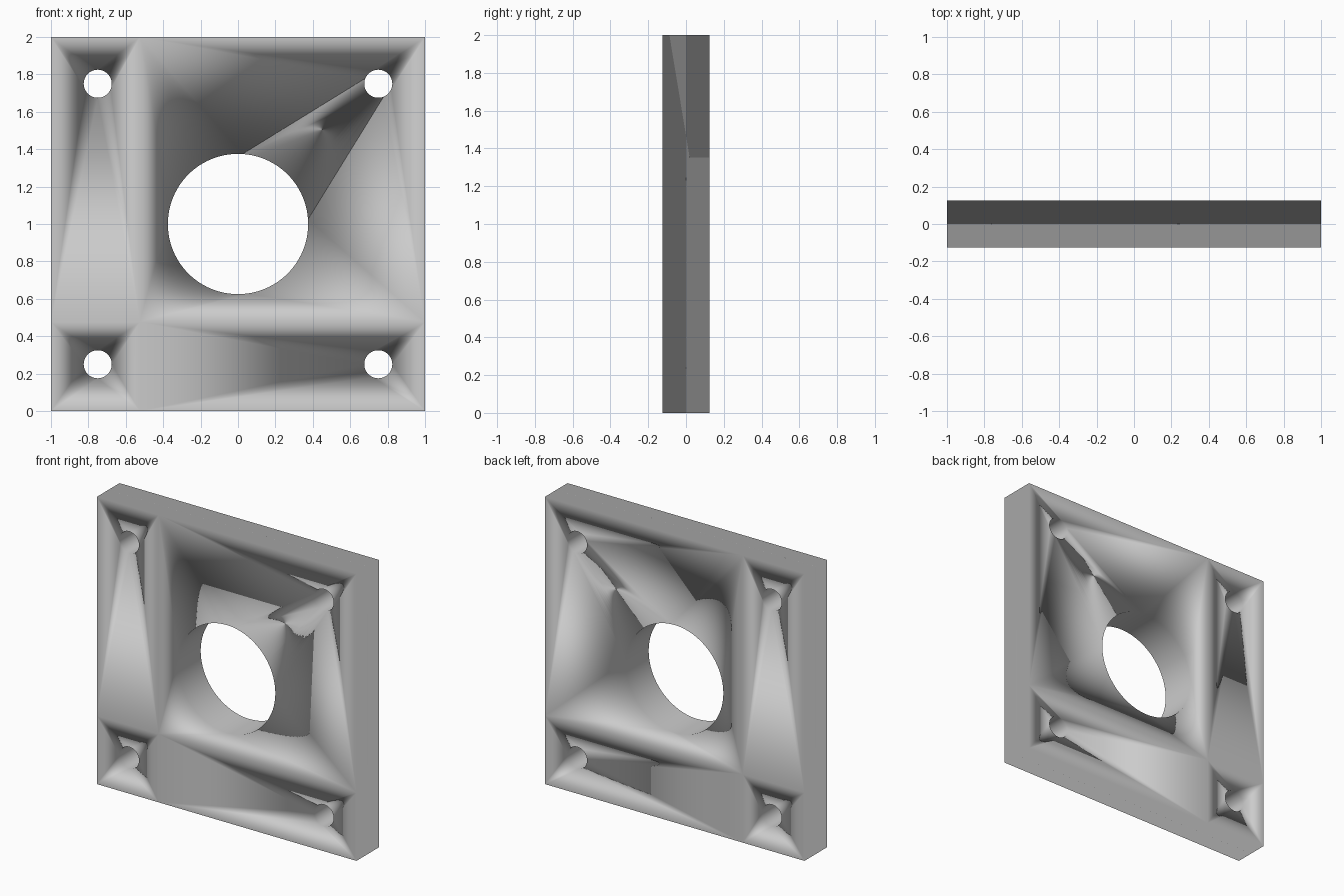
import bpy
import bmesh
from math import cos, sin, pi, hypot
from mathutils import Vector
from mathutils.geometry import delaunay_2d_cdt

if "Cube" in bpy.data.objects:
    bpy.data.objects.remove(bpy.data.objects["Cube"])

HALF = 0.125                        # half the plate thickness
XS, ZS = (-1, -0.525, 1), (0, 0.475, 2)   # outer edges and one seam each way
HOLES = [(0, 1, 0.375, 96)] + [(x, z, 0.075, 48) for x in (-0.75, 0.75) for z in (0.25, 1.75)]


def hole_of(x, z):
    """Index of the hole whose rim carries this point, or None."""
    for i, (hx, hz, r, _) in enumerate(HOLES):
        if abs(hypot(x - hx, z - hz) - r) < 1e-4:
            return i
    return None


# Flat layout: outline with seams, then the central bore and four bolt holes
pts = [Vector((x, z)) for z in ZS for x in XS]
edges = [(r * 3 + c, r * 3 + c + 1) for r in range(3) for c in range(2)]
edges += [(r * 3 + c, r * 3 + c + 3) for r in range(2) for c in range(3)]
for hx, hz, r, n in HOLES:
    start = len(pts)
    pts += [Vector((hx + r * cos(2 * pi * k / n), hz + r * sin(2 * pi * k / n))) for k in range(n)]
    edges += [(start + k, start + (k + 1) % n) for k in range(n)]


def nearest(x, z):
    return min(range(len(pts)), key=lambda i: (pts[i] - Vector((x, z))).length)


# Crease running from the bore to the upper right bolt hole
edges.append((nearest(0.05, 1.38), nearest(0.71, 1.69)))
verts2d, _, tris, *_ = delaunay_2d_cdt(pts, edges, [], 1, 1e-6)

# Front face, extruded back to the full thickness
bm = bmesh.new()
front = [bm.verts.new((p.x, -HALF, p.y)) for p in verts2d]
for tri in tris:
    rims = {hole_of(*verts2d[i]) for i in tri}
    if len(rims) > 1 or None in rims:       # skip the triangles filling a hole
        bm.faces.new([front[i] for i in tri])
ext = bmesh.ops.extrude_face_region(bm, geom=bm.faces[:], use_keep_orig=True)
bmesh.ops.translate(bm, vec=(0, 2 * HALF, 0),
                    verts=[g for g in ext["geom"] if isinstance(g, bmesh.types.BMVert)])
bmesh.ops.recalc_face_normals(bm, faces=bm.faces[:])
for face in bm.faces:
    face.smooth = True
mesh = bpy.data.meshes.new("mounting_plate")
bm.to_mesh(mesh)
bm.free()
plate = bpy.data.objects.new("mounting_plate", mesh)
bpy.context.collection.objects.link(plate)

# Shading: rims use the bore direction, everything else faces front or back
normals = []
for v in mesh.vertices:
    i = hole_of(v.co.x, v.co.z)
    if i is None:
        normals.append((0, 1 if v.co.y > 0 else -1, 0))
    else:
        hx, hz, r, _ = HOLES[i]
        normals.append(((hx - v.co.x) / r, 0, (hz - v.co.z) / r))
mesh.normals_split_custom_set_from_vertices(normals)
